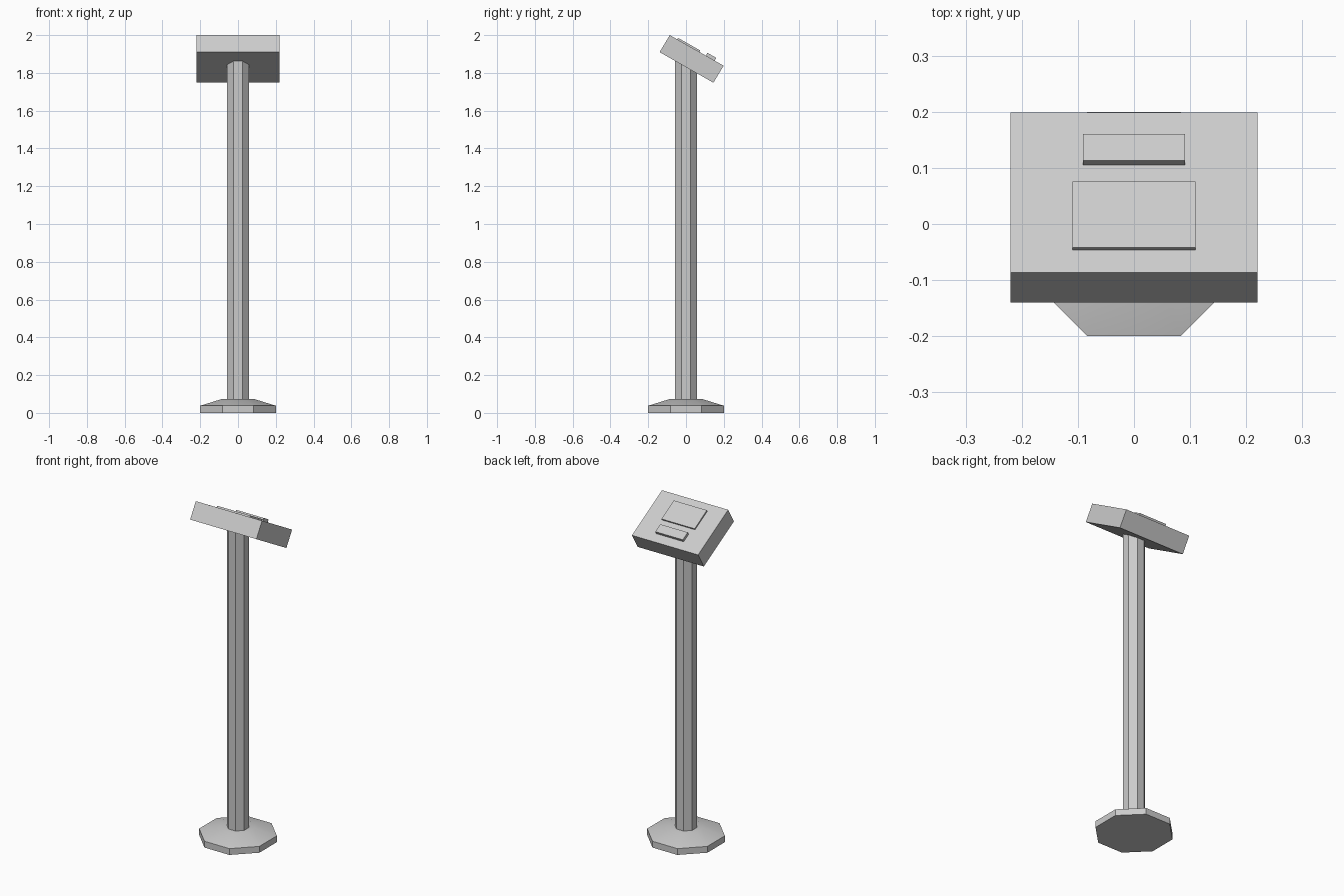
import bpy, bmesh, math
from mathutils import Vector

if "Cube" in bpy.data.objects:
    bpy.data.objects.remove(bpy.data.objects["Cube"])


def finish(name, bm, smooth=False):
    bmesh.ops.recalc_face_normals(bm, faces=bm.faces)
    me = bpy.data.meshes.new(name)
    bm.to_mesh(me)
    bm.free()
    ob = bpy.data.objects.new(name, me)
    bpy.context.collection.objects.link(ob)
    if smooth:
        bpy.ops.object.select_all(action='DESELECT')
        ob.select_set(True)
        bpy.context.view_layer.objects.active = ob
        bpy.ops.object.shade_smooth_by_angle(angle=math.radians(30))
    return ob


def octagon_stack(name, levels, smooth=False):
    """Octagonal solid from (apothem, z) levels, flats facing the axes."""
    bm = bmesh.new()
    rings = []
    for apothem, z in levels:
        r = apothem / math.cos(math.pi / 8)
        rings.append([bm.verts.new((r * math.cos((i + .5) * math.pi / 4),
                                    r * math.sin((i + .5) * math.pi / 4), z))
                      for i in range(8)])
    for a, b in zip(rings, rings[1:]):
        for i in range(8):
            j = (i + 1) % 8
            bm.faces.new((a[i], a[j], b[j], b[i]))
    bm.faces.new(rings[0][::-1])
    bm.faces.new(rings[-1])
    return finish(name, bm, smooth)


def side_extrude(name, profile, half_width):
    """Extrude a (y, z) profile symmetrically along x."""
    bm = bmesh.new()
    face = bm.faces.new([bm.verts.new((-half_width, y, z)) for y, z in profile])
    new = bmesh.ops.extrude_face_region(bm, geom=[face])['geom']
    bmesh.ops.translate(bm, vec=(2 * half_width, 0, 0),
                        verts=[v for v in new if isinstance(v, bmesh.types.BMVert)])
    return finish(name, bm)


# Tilted head: top edge runs from the high front to the low back
top_front, top_back = Vector((-0.086, 2.0)), Vector((0.199, 1.838))
along = (top_back - top_front).normalized()
normal = Vector((-along.y, along.x))


def raised_panel(name, half_width, y0, y1, height):
    """Plate lying on the sloped head; y0..y1 is its base footprint in y."""
    sink = 0.01
    p0 = top_front + along * ((y0 - top_front.x) / along.x)
    p1 = top_front + along * ((y1 - top_front.x) / along.x)
    return side_extrude(name, [p0 - normal * sink, p1 - normal * sink,
                               p1 + normal * height, p0 + normal * height], half_width)


# Foot and pole
octagon_stack("base", [(0.2, 0), (0.2, 0.038), (0.087, 0.073)], smooth=True)
octagon_stack("pole", [(0.057, 0.03), (0.057, 1.88)])

# Console head with screen and key panel
side_extrude("head", [(-0.140, 1.91), (0.145, 1.748), top_back, top_front], 0.22)
raised_panel("screen", 0.11, -0.046, 0.071, 0.009)
raised_panel("key_panel", 0.091, 0.105, 0.152, 0.017)
